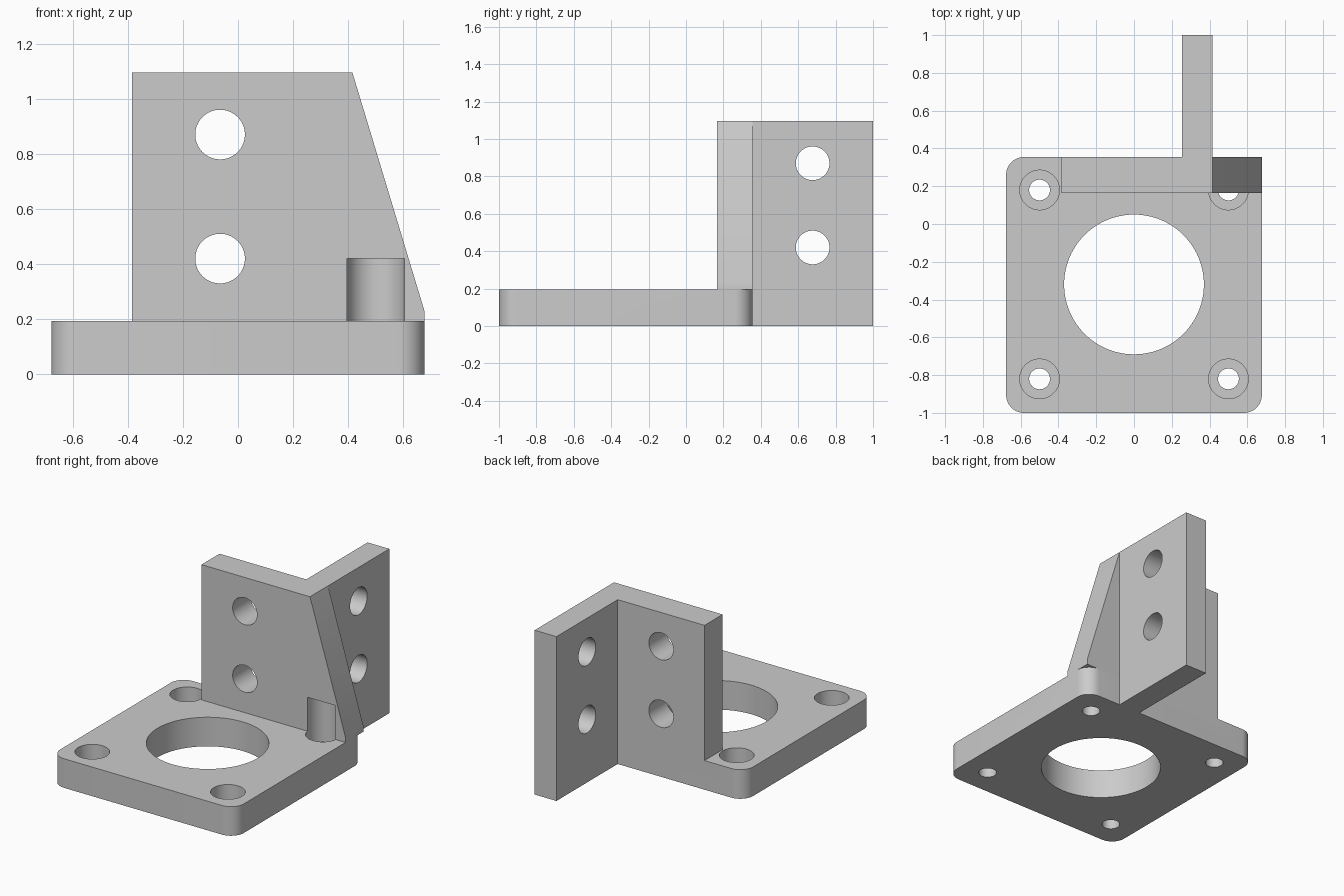
import bpy, bmesh, math
from mathutils import Matrix, Vector

if "Cube" in bpy.data.objects:
    bpy.data.objects.remove(bpy.data.objects["Cube"], do_unlink=True)

grey = bpy.data.materials.new("plain grey")
grey.use_nodes = True
grey.diffuse_color = (0.6, 0.6, 0.6, 1)
grey.node_tree.nodes["Principled BSDF"].inputs["Base Color"].default_value = (0.6, 0.6, 0.6, 1)

BASE_TOP, TOP = 0.194, 1.095
HALF, BACK = 0.677, 0.355
WALL_FRONT = 0.165


def add_object(name, bm):
    bmesh.ops.recalc_face_normals(bm, faces=bm.faces)
    mesh = bpy.data.meshes.new(name)
    bm.to_mesh(mesh)
    bm.free()
    mesh.materials.append(grey)
    obj = bpy.data.objects.new(name, mesh)
    bpy.context.collection.objects.link(obj)
    return obj


def prism(name, outline, offset):
    """Extrude a closed outline of 3D points along an offset."""
    bm = bmesh.new()
    face = bm.faces.new([bm.verts.new(p) for p in outline])
    moved = bmesh.ops.extrude_face_region(bm, geom=[face])["geom"]
    verts = [v for v in moved if isinstance(v, bmesh.types.BMVert)]
    bmesh.ops.translate(bm, verts=verts, vec=offset)
    return add_object(name, bm)


def cylinder(name, start, end, radius, sides=64):
    start, end = Vector(start), Vector(end)
    axis = end - start
    place = Matrix.Translation((start + end) / 2) @ axis.to_track_quat("Z", "Y").to_matrix().to_4x4()
    bm = bmesh.new()
    bmesh.ops.create_cone(bm, cap_ends=True, segments=sides, radius1=radius,
                          radius2=radius, depth=axis.length, matrix=place)
    return add_object(name, bm)


def combine(target, other, operation):
    bpy.context.view_layer.objects.active = target
    mod = target.modifiers.new(operation.lower(), "BOOLEAN")
    mod.operation, mod.solver, mod.object = operation, "EXACT", other
    bpy.ops.object.modifier_apply(modifier=mod.name)
    bpy.data.objects.remove(other, do_unlink=True)


# Square base with rounded corners
R, STEPS = 0.095, 12
corners = [(HALF - R, BACK - R), (R - HALF, BACK - R), (R - HALF, R - 1), (HALF - R, R - 1)]
outline = []
for i, (cx, cy) in enumerate(corners):
    for s in range(STEPS + 1):
        a = math.pi / 2 * (i + s / STEPS)
        outline.append((cx + R * math.cos(a), cy + R * math.sin(a), 0))
bracket = prism("mounting_bracket", outline, (0, 0, BASE_TOP))

# Cross wall with a sloping left edge
profile = [(-0.385, BASE_TOP), (HALF, BASE_TOP), (HALF, 0.228), (0.415, TOP), (-0.385, TOP)]
wall = prism("cross_wall", [(x, WALL_FRONT, z) for x, z in profile], (0, BACK - WALL_FRONT, 0))
combine(bracket, wall, "UNION")

# Rear plate running backwards from the wall
plate = prism("rear_plate", [(0.255, y, z) for y, z in
              [(0.26, 0), (1, 0), (1, TOP), (0.26, TOP)]], (0.16, 0, 0))
combine(bracket, plate, "UNION")

# Large centre opening
combine(bracket, cylinder("centre_cutter", (0, -0.32, -0.1), (0, -0.32, 0.4), 0.37, 96), "DIFFERENCE")

# Counterbored screw holes; the bores also notch the wall
for x in (-0.5, 0.5):
    for y in (-0.82, 0.18):
        combine(bracket, cylinder("bore_cutter", (x, y, 0.097), (x, y, 0.42), 0.105), "DIFFERENCE")
        combine(bracket, cylinder("screw_cutter", (x, y, -0.1), (x, y, 0.15), 0.055, 48), "DIFFERENCE")

# Two holes through each upright
for z in (0.42, 0.87):
    combine(bracket, cylinder("wall_cutter", (-0.065, 0, z), (-0.065, 0.5, z), 0.09), "DIFFERENCE")
    combine(bracket, cylinder("plate_cutter", (0.1, 0.677, z), (0.6, 0.677, z), 0.09), "DIFFERENCE")

# Crisp edges, smooth round surfaces
bpy.ops.object.select_all(action="DESELECT")
bracket.select_set(True)
bpy.context.view_layer.objects.active = bracket
bpy.ops.object.shade_smooth_by_angle(angle=math.radians(30))
